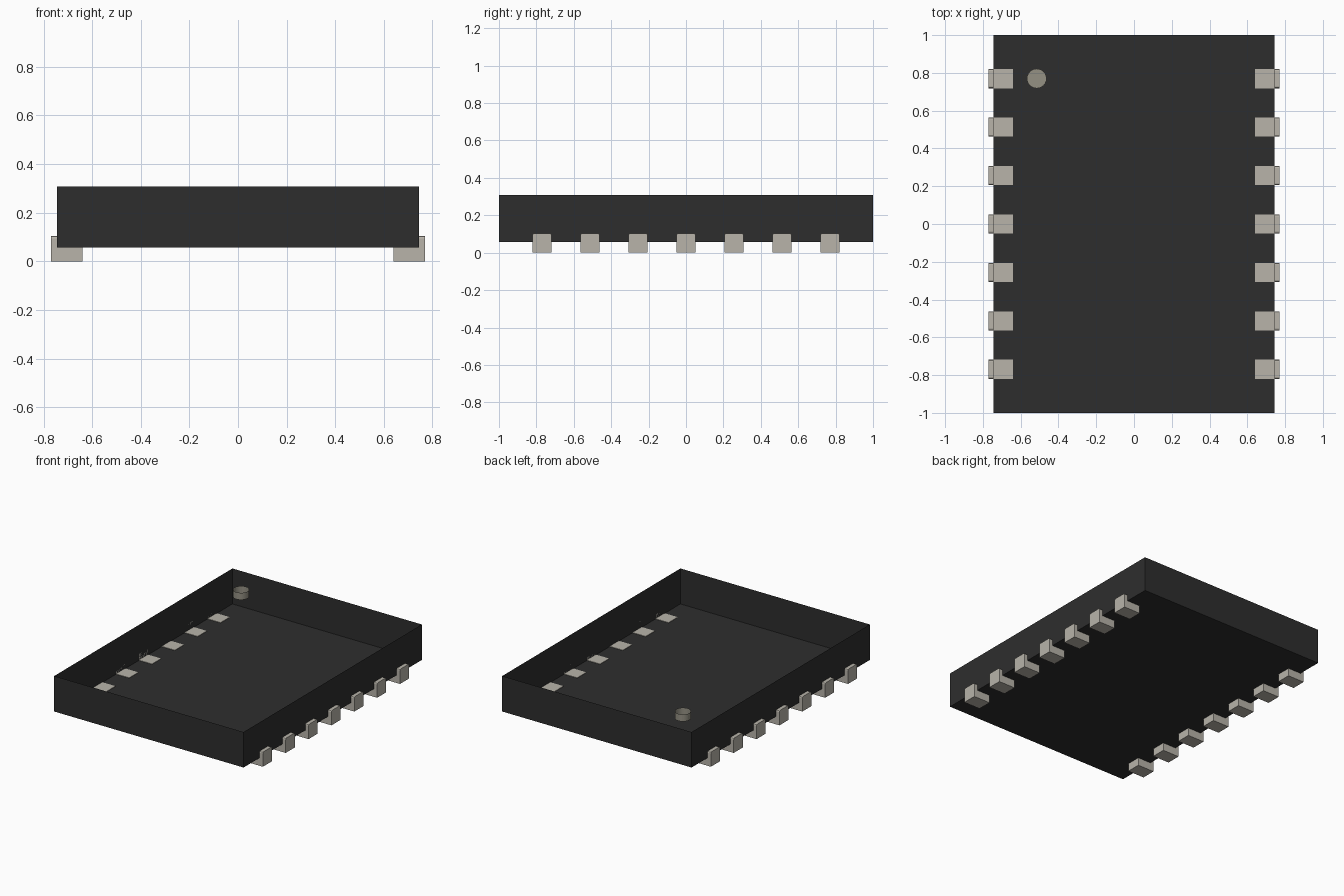
import bpy, bmesh, math

if "Cube" in bpy.data.objects:
    bpy.data.objects.remove(bpy.data.objects["Cube"])


def material(name, rgb):
    m = bpy.data.materials.new(name)
    m.diffuse_color = (*rgb, 1)
    m.use_nodes = True
    m.node_tree.nodes["Principled BSDF"].inputs["Base Color"].default_value = m.diffuse_color
    return m


black = material("black plastic", (0.027, 0.027, 0.027))
metal = material("pale metal", (0.48, 0.455, 0.40))
dull = material("dull marker grey", (0.30, 0.285, 0.23))


def add_object(name, bm, mat):
    me = bpy.data.meshes.new(name)
    bm.to_mesh(me)
    bm.free()
    me.materials.append(mat)
    ob = bpy.data.objects.new(name, me)
    bpy.context.collection.objects.link(ob)
    return ob


def remove_cap(bm, z):
    caps = [f for f in bm.faces if abs(f.normal.z) > 0.9
            and abs(f.calc_center_median().z - z) < 1e-4]
    bmesh.ops.delete(bm, geom=caps, context='FACES')


HALF_X, FLOOR, TOP = 0.744, 0.056, 0.308

# Package body: thin shell with an open top
bm = bmesh.new()
bmesh.ops.create_cube(bm, size=1)
for v in bm.verts:
    v.co.x *= 2 * HALF_X
    v.co.y *= 2
    v.co.z = TOP if v.co.z > 0 else FLOOR
bm.normal_update()
remove_cap(bm, TOP)
add_object("package_body", bm, black)

# Pin one marker: shallow open cup at the top rim level
bm = bmesh.new()
bmesh.ops.create_cone(bm, cap_ends=True, segments=24, radius1=0.052,
                      radius2=0.052, depth=0.05)
bmesh.ops.translate(bm, verts=bm.verts, vec=(-0.515, 0.77, TOP - 0.025))
bm.normal_update()
remove_cap(bm, TOP)
add_object("pin_one_marker", bm, dull)

# Leads: L profile (foot under the body, plate up the side)
PROFILE = [(0.64, 0), (0.77, 0), (0.77, 0.104), (HALF_X, 0.104),
           (HALF_X, 0.059), (0.64, 0.059)]


def lead(name, side, y):
    bm = bmesh.new()
    face = bm.faces.new([bm.verts.new((side * x, y - 0.051, z))
                         for x, z in PROFILE])
    ext = bmesh.ops.extrude_face_region(bm, geom=[face])
    verts = [e for e in ext["geom"] if isinstance(e, bmesh.types.BMVert)]
    bmesh.ops.translate(bm, verts=verts, vec=(0, 0.102, 0))
    # Softened upper corners of the plate
    edges = [e for e in bm.edges
             if all(v.co.z > 0.1 for v in e.verts)
             and abs(e.verts[0].co.y - e.verts[1].co.y) < 1e-5]
    bmesh.ops.bevel(bm, geom=edges, offset=0.01, segments=2, profile=0.5,
                    affect='EDGES')
    bmesh.ops.recalc_face_normals(bm, faces=bm.faces)
    add_object(name, bm, metal)


for side, label in ((-1, "left"), (1, "right")):
    for i in range(7):
        lead(f"{label}_lead_{i + 1}", side, (i - 3) * 0.2565)
